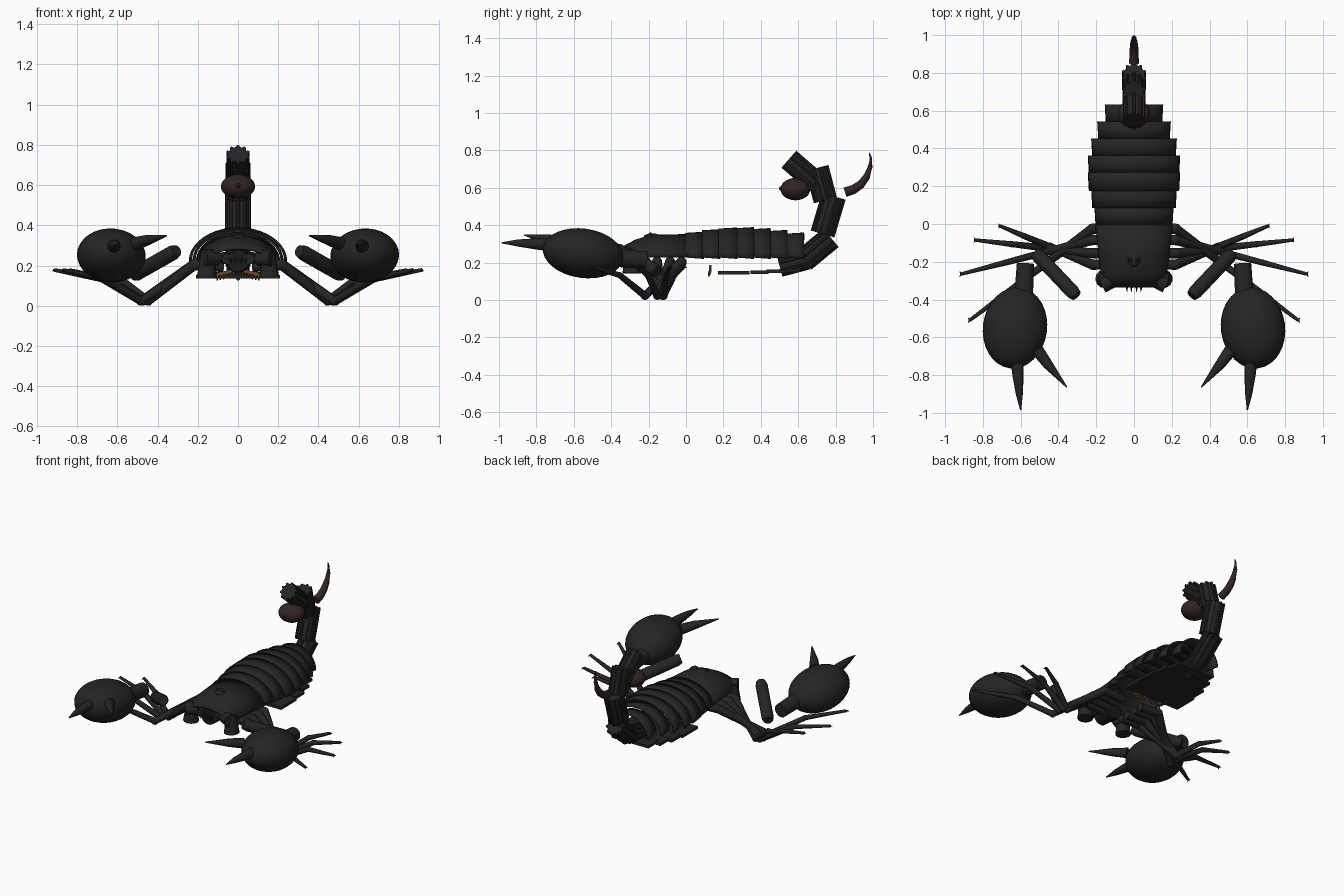
import bpy, bmesh, math
from mathutils import Vector, Matrix

if "Cube" in bpy.data.objects:
    bpy.data.objects.remove(bpy.data.objects["Cube"])


def material(name, rgb):
    m = bpy.data.materials.new(name)
    m.diffuse_color = (*rgb, 1)
    m.use_nodes = True
    m.node_tree.nodes["Principled BSDF"].inputs["Base Color"].default_value = m.diffuse_color
    return m


SHELL = material("shell_black", (0.018, 0.018, 0.018))
DARK = material("deep_black", (0.009, 0.010, 0.009))
BROWN = material("venom_brown", (0.032, 0.018, 0.017))
GOLD = material("comb_gold", (0.14, 0.075, 0.022))


def finish(name, bm, mat, angle=40):
    bmesh.ops.recalc_face_normals(bm, faces=bm.faces)
    me = bpy.data.meshes.new(name)
    bm.to_mesh(me)
    bm.free()
    me.materials.append(mat)
    ob = bpy.data.objects.new(name, me)
    bpy.context.collection.objects.link(ob)
    bpy.context.view_layer.objects.active = ob
    ob.select_set(True)
    bpy.ops.object.shade_smooth_by_angle(angle=math.radians(angle))
    ob.select_set(False)
    return ob


def bridge(bm, rings, closed=True):
    for a, b in zip(rings, rings[1:]):
        n = len(a)
        for i in range(n if closed else n - 1):
            j = (i + 1) % n
            bm.faces.new((a[i], a[j], b[j], b[i]))


def tube(name, pts, radii, mat=SHELL, sides=12):
    """Round limb through points with one radius per point."""
    pts = [Vector(p) for p in pts]
    bm, rings = bmesh.new(), []
    for i, (p, r) in enumerate(zip(pts, radii)):
        d = (pts[min(i + 1, len(pts) - 1)] - pts[max(i - 1, 0)]).normalized()
        u = d.cross(Vector((0.13, 0.2, 1))).normalized()
        v = d.cross(u)
        rings.append([bm.verts.new(p + r * (math.cos(t) * u + math.sin(t) * v))
                      for t in (2 * math.pi * k / sides for k in range(sides))])
    bridge(bm, rings)
    bm.faces.new(rings[0])
    bm.faces.new(rings[-1])
    return finish(name, bm, mat)


def ball(name, c, size, mat=SHELL, rx=0, rz=0, seg=24):
    bm = bmesh.new()
    mtx = (Matrix.Translation(c) @ Matrix.Rotation(rz, 4, 'Z') @ Matrix.Rotation(rx, 4, 'X')
           @ Matrix.Diagonal((*size, 1)))
    bmesh.ops.create_uvsphere(bm, u_segments=seg, v_segments=seg // 2, radius=1, matrix=mtx)
    return finish(name, bm, mat)


def box(name, c, size, mat=SHELL, rot=Matrix()):
    bm = bmesh.new()
    bmesh.ops.create_cube(bm, size=1, matrix=Matrix.Translation(c) @ rot @ Matrix.Diagonal((*size, 1)))
    return finish(name, bm, mat)


def arch(name, stations, mat=SHELL):
    """Thin open vault; each station is (y, half width, base z, top z)."""
    bm, rings = bmesh.new(), []
    for y, w, z0, z1 in stations:
        rings.append([bm.verts.new((w * math.cos(t), y, z0 + (z1 - z0) * math.sin(t)))
                      for t in (math.pi * k / 20 for k in range(21))])
    bridge(bm, rings, closed=False)
    ob = finish(name, bm, mat)
    s = ob.modifiers.new("thickness", 'SOLIDIFY')
    s.thickness, s.offset = 0.01, 0
    return ob


# Head shield with eye bump
arch("head_shield", [(-0.335, 0.16, 0.225, 0.295), (-0.27, 0.17, 0.235, 0.33),
                     (-0.19, 0.18, 0.24, 0.355), (0.01, 0.2, 0.24, 0.36)])
ball("eye_mound", (0, -0.18, 0.352), (0.035, 0.045, 0.016))
for s in (-1, 1):
    ball("eye", (s * 0.018, -0.19, 0.362), (0.011, 0.011, 0.011), DARK, seg=12)

# Overlapping back plates
widths = (0.205, 0.222, 0.24, 0.24, 0.222, 0.19, 0.15)
tops = (0.372, 0.386, 0.395, 0.397, 0.392, 0.382, 0.368)
for i, (w, t) in enumerate(zip(widths, tops)):
    y = i * 0.0895
    arch("back_plate", [(y - 0.005, w - 0.006, 0.24, t - 0.006), (y + 0.095, w, 0.232, t)])

# Belly plates
for y0, y1, w, z in ((0.17, 0.34, 0.21, 0.157), (0.345, 0.44, 0.2, 0.161),
                     (0.43, 0.53, 0.175, 0.166), (0.5, 0.61, 0.14, 0.17)):
    box("belly_plate", (0, (y0 + y1) / 2, z), (2 * w, y1 - y0, 0.018))

# Ridged tail, listed as (y, z) ends
tail = [((0.50, 0.195), (0.65, 0.235), 0.052), ((0.63, 0.225), (0.775, 0.345), 0.056),
        ((0.73, 0.365), (0.79, 0.567), 0.058), ((0.745, 0.545), (0.70, 0.718), 0.055),
        ((0.70, 0.635), (0.55, 0.765), 0.052)]
for a, b, r in tail:
    a, b = Vector((0, *a)), Vector((0, *b))
    tube("tail_segment", [a, a.lerp(b, 0.1), a.lerp(b, 0.9), b], [r * 0.95, r, r, r * 0.95], sides=20)
    side = Vector((1, 0, 0))
    up = (b - a).normalized().cross(side)
    for k in range(10):
        t = math.pi * (2 * k + 1) / 10
        off = r * (math.cos(t) * side + math.sin(t) * up)
        tube("tail_keel", [a + off, b + off], [0.009, 0.009], sides=6)

# Venom bulb and curved sting
ball("venom_bulb", (0, 0.585, 0.605), (0.085, 0.08, 0.06), BROWN)
tube("bulb_nub", [(0, 0.54, 0.605), (0, 0.498, 0.61)], [0.035, 0.006], BROWN)
tube("sting", [(0, 0.85, 0.588), (0, 0.895, 0.603), (0, 0.935, 0.63), (0, 0.965, 0.67),
               (0, 0.985, 0.725), (0, 0.988, 0.77), (0, 0.98, 0.80)],
     [0.026, 0.025, 0.023, 0.019, 0.013, 0.007, 0.002], BROWN)

# Mouth
tube("mouth", [(0, -0.20, 0.235), (0, -0.325, 0.235)], [0.06, 0.055], DARK, 16)
for x in (-0.04, -0.015, 0.015, 0.04):
    tube("mouth_fang", [(x, -0.31, 0.25), (x * 0.9, -0.36, 0.225)], [0.011, 0.001], sides=8)

# Legs: hip y, foot x, foot y, share of the way to knee
legs = [(-0.215, 0.71, -0.01, 0.46), (-0.155, 0.84, -0.085, 0.41),
        (-0.085, 0.915, -0.265, 0.38), (-0.025, 0.87, -0.51, 0.40)]

for s in (-1, 1):
    # Pincer: bulb, two fingers, wrist and forearm
    ball("pincer_hand", (s * 0.63, -0.55, 0.262), (0.17, 0.218, 0.132),
         rx=math.radians(-8), rz=s * math.radians(8), seg=32)
    tube("long_finger", [(s * 0.62, -0.71, 0.305), (s * 0.614, -0.80, 0.312),
                         (s * 0.607, -0.90, 0.317), (s * 0.60, -0.985, 0.318)],
         [0.036, 0.03, 0.019, 0.003])
    tube("short_finger", [(s * 0.51, -0.67, 0.32), (s * 0.455, -0.745, 0.337), (s * 0.355, -0.865, 0.36)],
         [0.034, 0.027, 0.003])
    tube("pincer_wrist", [(s * 0.575, -0.21, 0.225), (s * 0.585, -0.40, 0.24)], [0.046, 0.05], sides=16)
    tube("forearm", [(s * 0.52, -0.155, 0.165), (s * 0.505, -0.17, 0.173),
                     (s * 0.325, -0.36, 0.275), (s * 0.305, -0.38, 0.285)], [0.03, 0.038, 0.038, 0.03], sides=16)

    # Arm sockets and jaws beside the mouth
    tube("arm_socket", [(s * 0.10, -0.29, 0.25), (s * 0.17, -0.325, 0.25)], [0.04, 0.043])
    tube("socket_post", [(s * 0.155, -0.29, 0.155), (s * 0.15, -0.29, 0.27)], [0.05, 0.035])
    tube("jaw", [(s * 0.07, -0.22, 0.25), (s * 0.055, -0.33, 0.245)], [0.03, 0.027])

    # Golden comb under the belly
    box("comb_spine", (s * 0.06, 0.13, 0.178), (0.10, 0.012, 0.016), GOLD, Matrix.Rotation(s * 0.25, 4, 'Y'))
    for k in range(6):
        x = 0.02 + k * 0.016
        tube("comb_tooth", [(s * x, 0.13, 0.188 - x * 0.25), (s * (x + 0.004), 0.122, 0.158 - x * 0.2)],
             [0.006, 0.004], GOLD, 6)

    # Walking legs
    for hy, fx, fy, k in legs:
        hip, foot = Vector((s * 0.22, hy, 0.215)), Vector((s * fx, fy, 0.19))
        knee = hip.lerp(foot, k)
        knee.z = 0.035
        ankle = hip.lerp(foot, k + 0.28)
        ankle.z = 0.145
        tube("leg_socket", [(s * 0.07, hy, 0.205), hip], [0.026, 0.028])
        ball("hip_joint", hip, (0.028, 0.028, 0.028), seg=12)
        tube("upper_leg", [hip, knee], [0.027, 0.021])
        ball("knee_joint", knee, (0.023, 0.023, 0.023), seg=12)
        tube("lower_leg", [knee, ankle], [0.02, 0.016])
        ball("ankle_joint", ankle, (0.017, 0.017, 0.017), seg=12)
        tube("foot", [ankle, foot], [0.016, 0.009], sides=10)
        for q in (-1, 1):
            tube("foot_claw", [foot, foot + Vector((s * 0.008, q * 0.014, -0.006))], [0.006, 0.001], sides=6)

# Rest the lowest point on the ground
bpy.context.view_layer.update()
obs = [o for o in bpy.context.scene.objects if o.type == 'MESH']
low = min(v.co.z for o in obs for v in o.data.vertices)
for o in obs:
    o.location.z -= low
